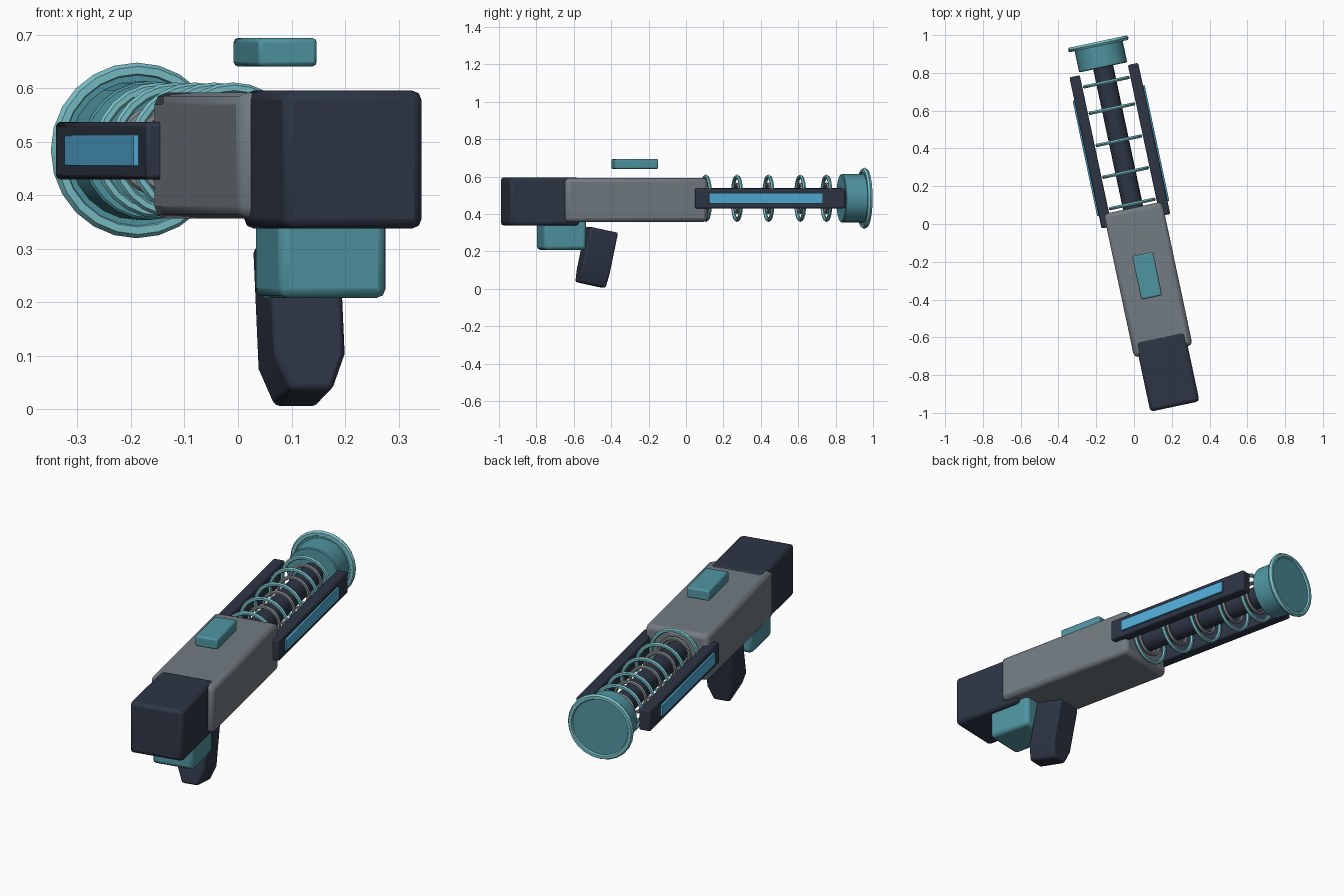
import bpy, bmesh, math
from mathutils import Matrix, Vector

if "Cube" in bpy.data.objects:
    bpy.data.objects.remove(bpy.data.objects["Cube"])

YAW = Matrix.Rotation(math.radians(12), 4, 'Z')   # whole model is turned 12 degrees
AXIS_X, AXIS_Z = 0.013, 0.484                     # centre line of the barrel


def material(name, rgb):
    m = bpy.data.materials.new(name)
    lin = [((c / 255 + 0.055) / 1.055) ** 2.4 for c in rgb]
    m.diffuse_color = (*lin, 1)
    m.use_nodes = True
    m.node_tree.nodes["Principled BSDF"].inputs["Base Color"].default_value = m.diffuse_color
    return m


NAVY = material("dark_navy", (45, 53, 68))
GREY = material("body_grey", (114, 123, 130))
TEAL = material("teal", (80, 149, 161))
PALE = material("pale_teal", (122, 193, 201))
BLUE = material("light_blue", (82, 172, 215))
SILVER = material("ring_grey", (135, 139, 143))


def finish(ob, name, mat, bevel=0, segments=2):
    """Name, colour, bevel, shade and turn one part."""
    ob.name = name
    ob.data.materials.clear()
    ob.data.materials.append(mat)
    ob.matrix_world = YAW @ ob.matrix_basis
    bpy.ops.object.select_all(action='DESELECT')
    ob.select_set(True)
    bpy.context.view_layer.objects.active = ob
    if bevel:
        mod = ob.modifiers.new("Bevel", 'BEVEL')
        mod.width, mod.segments = bevel, segments
    bpy.ops.object.shade_smooth_by_angle(angle=math.radians(30))
    return ob


def box(name, mat, x, y, z, bevel=0):
    """Box from (min, max) ranges along the local axes."""
    bm = bmesh.new()
    bmesh.ops.create_cube(bm, size=1)
    for v in bm.verts:
        v.co = Vector([(a + b) / 2 + c * (b - a) for (a, b), c in zip((x, y, z), v.co)])
    me = bpy.data.meshes.new(name)
    bm.to_mesh(me)
    bm.free()
    ob = bpy.data.objects.new(name, me)
    bpy.context.collection.objects.link(ob)
    return finish(ob, name, mat, bevel)


def tube(name, mat, radius, y0, y1, sides, bevel=0):
    bpy.ops.mesh.primitive_cylinder_add(
        vertices=sides, radius=radius, depth=y1 - y0,
        location=(AXIS_X, (y0 + y1) / 2, AXIS_Z), rotation=(math.pi / 2, 0, 0))
    return finish(bpy.context.object, name, mat, bevel, 1)


def ring(name, mat, y, major, minor, sides=24):
    bpy.ops.mesh.primitive_torus_add(
        major_radius=major, minor_radius=minor, major_segments=sides, minor_segments=6,
        location=(AXIS_X, y, AXIS_Z), rotation=(math.pi / 2, 0, 0))
    return finish(bpy.context.object, name, mat)


# Main body, rear stock, lower block and floating sight
box("body", GREY, (-0.146, 0.170), (-0.692, 0.085), (0.357, 0.592), 0.022)
box("stock", NAVY, (-0.122, 0.144), (-0.990, -0.612), (0.338, 0.596), 0.018)
box("lower_block", TEAL, (-0.09, 0.116), (-0.799, -0.567), (0.208, 0.39), 0.018)
box("sight", TEAL, (-0.045, 0.067), (-0.400, -0.165), (0.641, 0.694), 0.008)

# Slanted grip with a tapered foot
outline = [(-0.068, 0.151), (-0.068, -0.08), (-0.040, -0.151),
           (0.040, -0.151), (0.068, -0.08), (0.068, 0.151)]
bm = bmesh.new()
face = bm.faces.new([bm.verts.new((x, -0.078, z)) for x, z in outline])
extruded = bmesh.ops.extrude_face_region(bm, geom=[face])["geom"]
bmesh.ops.translate(bm, vec=(0, 0.156, 0),
                    verts=[g for g in extruded if isinstance(g, bmesh.types.BMVert)])
bmesh.ops.recalc_face_normals(bm, faces=bm.faces)
mesh = bpy.data.meshes.new("grip")
bm.to_mesh(mesh)
bm.free()
grip = bpy.data.objects.new("grip", mesh)
bpy.context.collection.objects.link(grip)
grip.location = (AXIS_X, -0.494, 0.168)
grip.rotation_euler = (math.radians(-12), 0, 0)
finish(grip, "grip", NAVY, 0.01)

# Barrel with coils
tube("barrel", NAVY, 0.054, 0.05, 0.87, 20)
for i, y in enumerate((0.106, 0.276, 0.448, 0.622, 0.765)):
    ring(f"coil_{i + 1}", PALE, y, 0.117, 0.010)
    ring(f"inner_coil_{i + 1}", SILVER, y, 0.076, 0.009)

# Muzzle and its rim
tube("muzzle", TEAL, 0.130, 0.845, 0.974, 24, 0.004)
ring("muzzle_rim", PALE, 0.972, 0.150, 0.014)
tube("muzzle_face", TEAL, 0.146, 0.964, 0.976, 24)

# Side rails with light strips
for side, label in ((-1, "left"), (1, "right")):
    def span(a, b):
        return tuple(sorted((AXIS_X + side * a, AXIS_X + side * b)))
    box(f"{label}_rail", NAVY, span(0.130, 0.186), (0.012, 0.830), (0.430, 0.537), 0.008)
    box(f"{label}_light_strip", BLUE, span(0.184, 0.195), (0.082, 0.706), (0.455, 0.513), 0.002)
